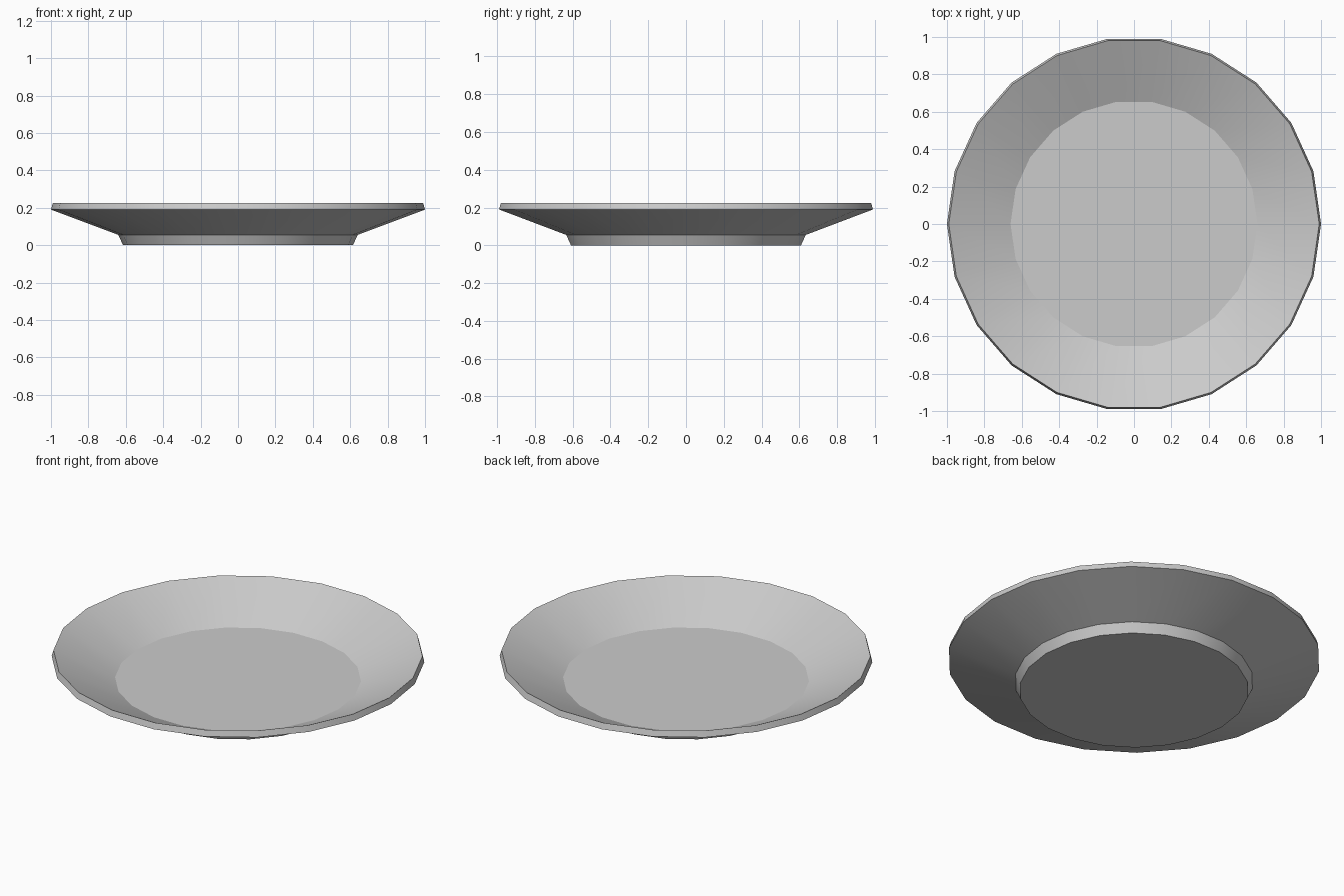
import bpy
import bmesh
import math

if "Cube" in bpy.data.objects:
    bpy.data.objects.remove(bpy.data.objects["Cube"])

SIDES = 22
# plate profile (radius, height): foot, underside, rim, inner slope down to the floor
PROFILE = [(0.615, 0.0), (0.64, 0.055), (1.0, 0.19), (0.99, 0.225), (0.66, 0.07)]


def ring(bm, radius, height):
    steps = [2 * math.pi * i / SIDES for i in range(SIDES)]
    return [bm.verts.new((radius * math.cos(a), radius * math.sin(a), height)) for a in steps]


# plate: stacked rings, bridged into bands and capped at the base and floor
bm = bmesh.new()
rings = [ring(bm, r, z) for r, z in PROFILE]
for low, high in zip(rings, rings[1:]):
    for i in range(SIDES):
        j = (i + 1) % SIDES
        bm.faces.new((low[i], low[j], high[j], high[i]))
bm.faces.new(rings[0][::-1])
bm.faces.new(rings[-1])
bmesh.ops.recalc_face_normals(bm, faces=bm.faces)

mesh = bpy.data.meshes.new("plate")
bm.to_mesh(mesh)
bm.free()
plate = bpy.data.objects.new("plate", mesh)
bpy.context.collection.objects.link(plate)

# smooth bands around the plate, crisp edges between them
bpy.context.view_layer.objects.active = plate
plate.select_set(True)
bpy.ops.object.shade_smooth_by_angle(angle=math.radians(20))
